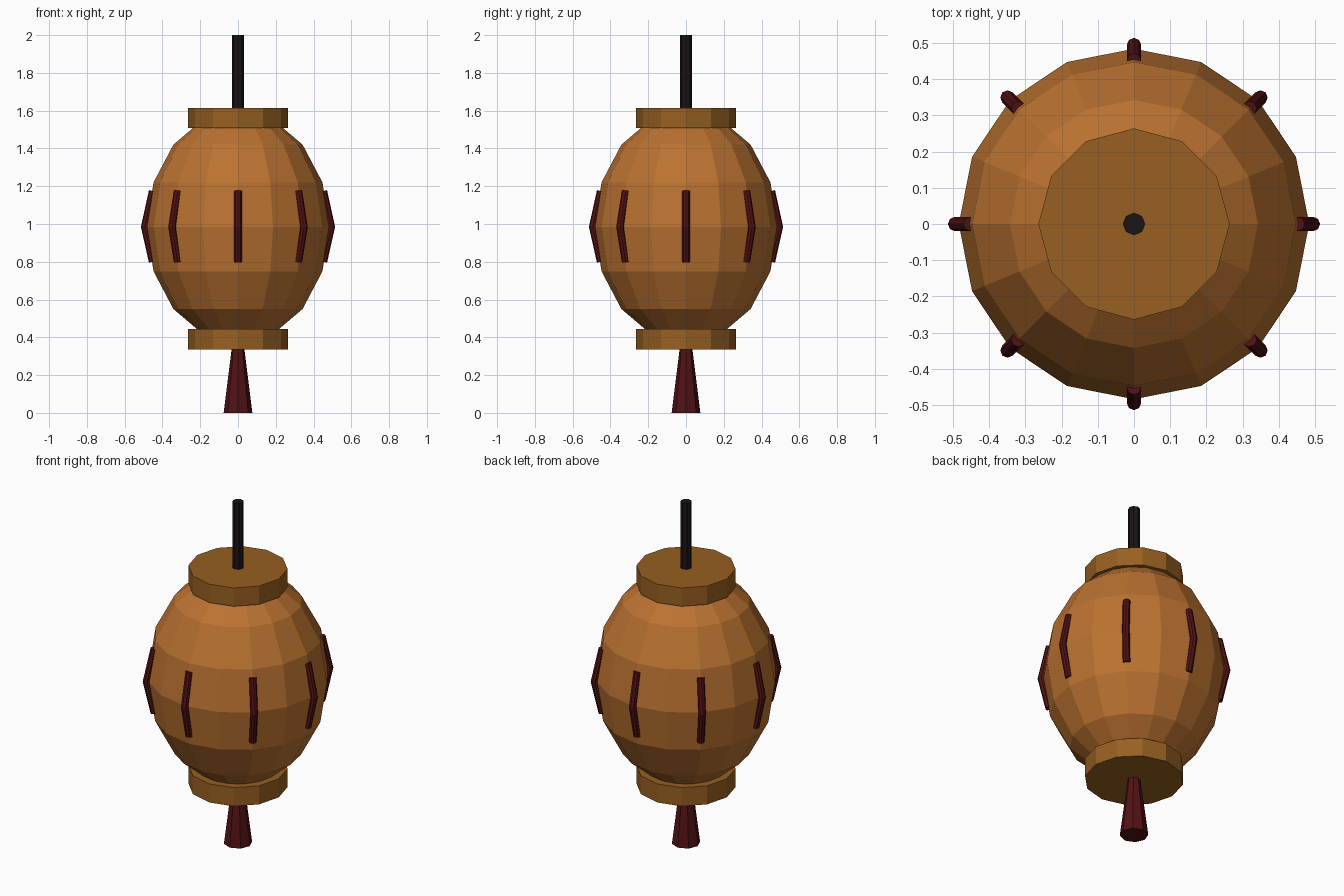
import bpy, math

if "Cube" in bpy.data.objects:
    bpy.data.objects.remove(bpy.data.objects["Cube"])


def material(name, rgb):
    m = bpy.data.materials.new(name)
    m.diffuse_color = (*rgb, 1)
    m.use_nodes = True
    m.node_tree.nodes["Principled BSDF"].inputs["Base Color"].default_value = m.diffuse_color
    return m


PAPER = material("paper", (0.50, 0.17, 0.03))
WOOD = material("wood", (0.31, 0.115, 0.015))
RED = material("dark_red", (0.085, 0.006, 0.007))
BLACK = material("black", (0.012, 0.007, 0.007))


def finish(name, mat):
    ob = bpy.context.object
    ob.name = name
    ob.data.materials.append(mat)
    return ob


def frustum(name, mat, r_low, r_high, z_low, z_high, sides):
    bpy.ops.mesh.primitive_cone_add(
        vertices=sides, radius1=r_low, radius2=r_high, depth=z_high - z_low,
        location=(0, 0, (z_low + z_high) / 2))
    return finish(name, mat)


# Lantern body: low-poly stretched sphere
bpy.ops.mesh.primitive_uv_sphere_add(segments=16, ring_count=8, radius=1, location=(0, 0, 0.985))
body = finish("lantern_body", PAPER)
body.scale = (0.484, 0.484, 0.615)

# End caps, hanging rod and tassel
frustum("top_cap", WOOD, 0.264, 0.264, 1.507, 1.615, 12)
frustum("bottom_cap", WOOD, 0.264, 0.264, 0.336, 0.445, 12)
frustum("hanging_rod", BLACK, 0.031, 0.031, 1.60, 2.0, 8)
frustum("tassel", RED, 0.076, 0.033, 0.0, 0.345, 8)

# Eight bent ribs round the middle
rib_path = [(0.452, 0.80), (0.494, 0.985), (0.452, 1.175)]
for i in range(8):
    a = i * math.pi / 4
    curve = bpy.data.curves.new(f"rib_{i + 1}", 'CURVE')
    curve.dimensions = '3D'
    curve.bevel_depth = 0.02
    curve.bevel_resolution = 2
    curve.use_fill_caps = True
    spline = curve.splines.new('POLY')
    spline.points.add(len(rib_path) - 1)
    for p, (r, z) in zip(spline.points, rib_path):
        p.co = (r * math.cos(a), r * math.sin(a), z, 1)
    spline.use_smooth = False
    curve.materials.append(RED)
    bpy.context.collection.objects.link(bpy.data.objects.new(f"rib_{i + 1}", curve))
